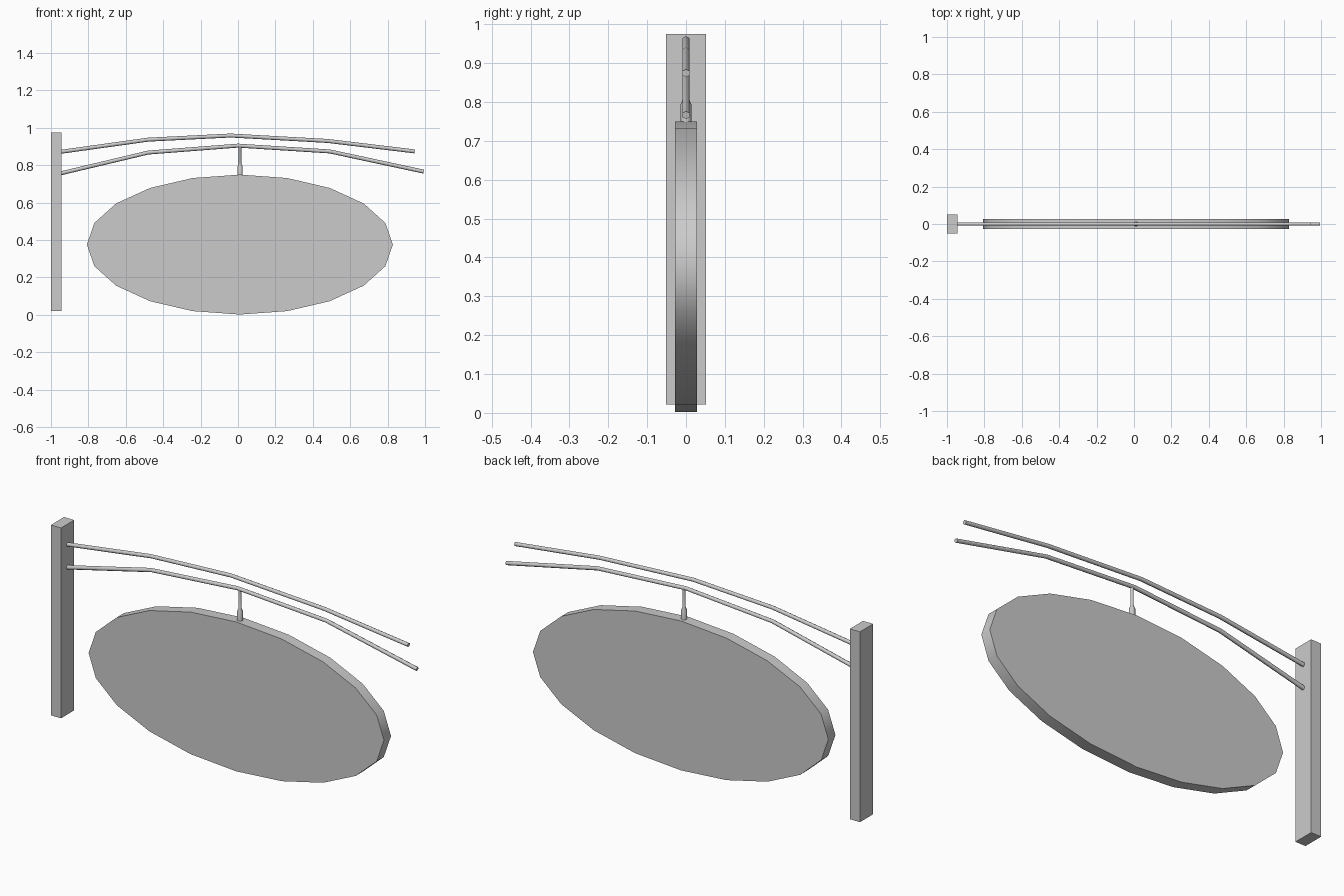
import bpy, bmesh, math
from mathutils import Vector, Matrix

cube = bpy.data.objects.get("Cube")
if cube:
    bpy.data.objects.remove(cube, do_unlink=True)

grey = bpy.data.materials.new("plain grey")
grey.use_nodes = True
colour = (0.6, 0.6, 0.6, 1)
grey.diffuse_color = colour
grey.node_tree.nodes["Principled BSDF"].inputs["Base Color"].default_value = colour


def finish(name, bm, smooth=None):
    """Turn a bmesh into a named object, optionally smooth below an angle."""
    bmesh.ops.recalc_face_normals(bm, faces=bm.faces)
    mesh = bpy.data.meshes.new(name)
    bm.to_mesh(mesh)
    bm.free()
    mesh.materials.append(grey)
    obj = bpy.data.objects.new(name, mesh)
    bpy.context.collection.objects.link(obj)
    if smooth:
        bpy.ops.object.select_all(action="DESELECT")
        obj.select_set(True)
        bpy.context.view_layer.objects.active = obj
        bpy.ops.object.shade_smooth_by_angle(angle=math.radians(smooth))
    return obj


def loft(bm, rings):
    """Skin a list of vertex rings and cap both ends."""
    for a, b in zip(rings, rings[1:]):
        n = len(a)
        for i in range(n):
            j = (i + 1) % n
            bm.faces.new((a[i], a[j], b[j], b[i]))
    bm.faces.new(rings[0])
    bm.faces.new(rings[-1])


def bar(name, path, radius=0.0105, sides=6):
    """Hexagonal bar along a bent path in the xz plane."""
    bm = bmesh.new()
    pts = [Vector((x, 0, z)) for x, z in path]
    rings = []
    for k, p in enumerate(pts):
        tangent = (pts[min(k + 1, len(pts) - 1)] - pts[max(k - 1, 0)]).normalized()
        up = Vector((-tangent.z, 0, tangent.x))
        rings.append([bm.verts.new(p + radius * (up * math.cos(t) + Vector((0, math.sin(t), 0))))
                      for t in (math.tau * i / sides for i in range(sides))])
    loft(bm, rings)
    return finish(name, bm, 65)


# Square upright post
bm = bmesh.new()
bmesh.ops.create_cube(bm, size=1, matrix=Matrix.Translation((-0.972, 0, 0.498))
                      @ Matrix.Diagonal((0.056, 0.104, 0.953, 1)))
finish("post", bm)

# Oval hanging board
bm = bmesh.new()
rings = [[bm.verts.new((0.01 + 0.818 * math.sin(t), y, 0.376 + 0.374 * math.cos(t)))
          for t in (math.tau * i / 20 for i in range(20))] for y in (-0.028, 0.028)]
loft(bm, rings)
finish("oval_board", bm, 40)

# Two bent arms
bar("upper_arm", [(-0.947, 0.872), (-0.48, 0.937), (-0.04, 0.959), (0.48, 0.93), (0.945, 0.874)])
bar("lower_arm", [(-0.947, 0.757), (-0.48, 0.868), (0.0, 0.905), (0.49, 0.874), (0.993, 0.766)])

# Hanger rod with a thicker socket, turned from a profile
bm = bmesh.new()
profile = [(0.014, 0.74), (0.014, 0.793), (0.007, 0.81), (0.007, 0.9)]
loft(bm, [[bm.verts.new((0.011 + r * math.cos(t), r * math.sin(t), z))
           for t in (math.tau * i / 8 for i in range(8))] for r, z in profile])
finish("hanger", bm, 50)
